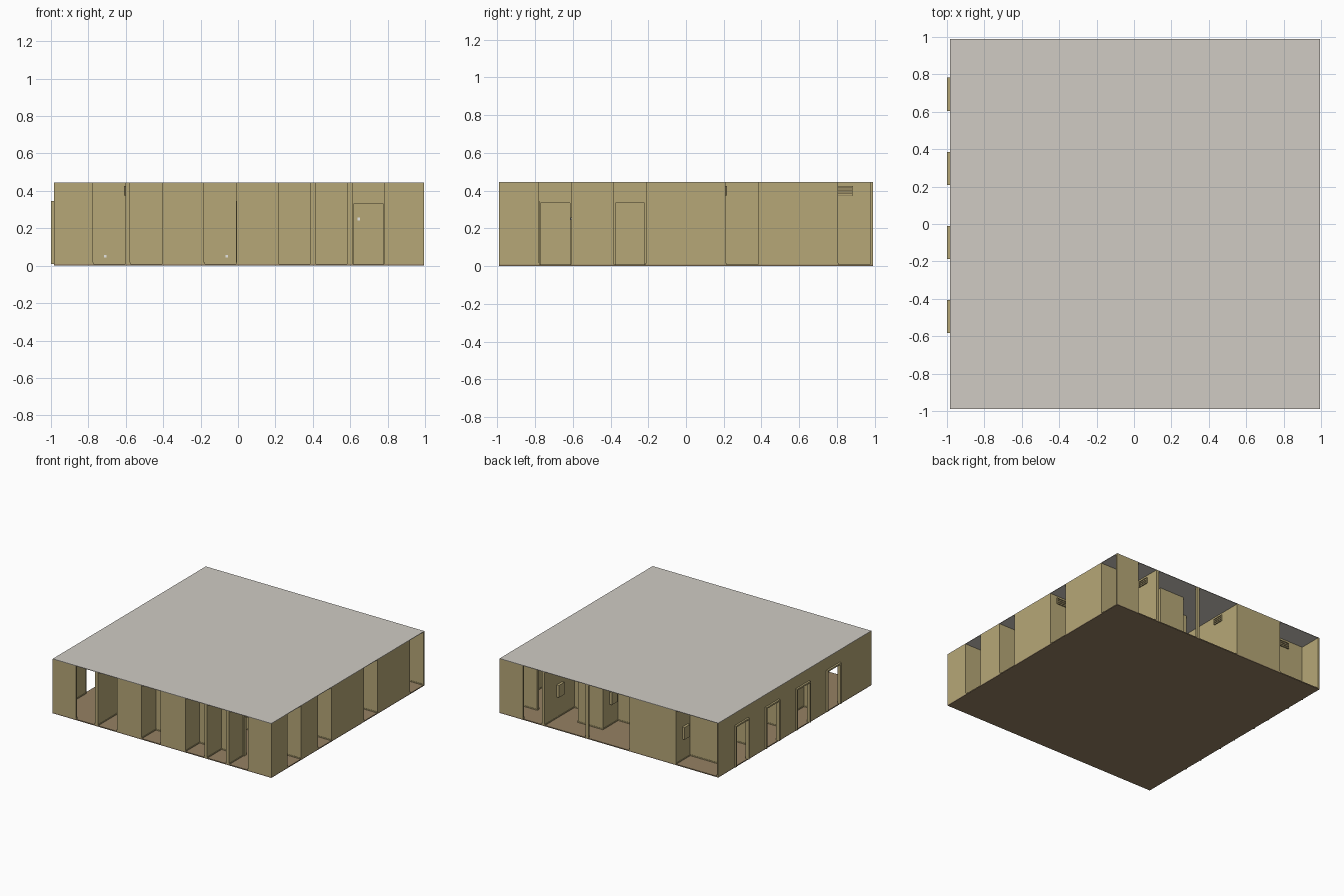
import bpy
import bmesh
from mathutils import Matrix, Vector

if "Cube" in bpy.data.objects:
    bpy.data.objects.remove(bpy.data.objects["Cube"], do_unlink=True)

CELL = 0.198
X0, X1 = -0.985, 0.995
Y0, Y1 = -0.99, 0.99
FLOOR, TOP = 0.008, 0.442
HALF = 0.0125
DOOR_TOP = 0.345


def material(name, rgb):
    m = bpy.data.materials.new(name)
    m.use_nodes = True
    m.diffuse_color = (*rgb, 1)
    bsdf = m.node_tree.nodes["Principled BSDF"]
    bsdf.inputs["Base Color"].default_value = (*rgb, 1)
    bsdf.inputs["Roughness"].default_value = 0.9
    return m


wall_paint = material("khaki wallpaper", (0.47, 0.39, 0.185))
floor_tan = material("tan carpet", (0.30, 0.22, 0.125))
ceiling_grey = material("warm grey ceiling", (0.63, 0.60, 0.55))
vent_brown = material("dark vent brown", (0.20, 0.16, 0.08))
socket_white = material("white socket", (0.80, 0.80, 0.78))


def add_box(bm, lo, hi):
    lo, hi = Vector(lo), Vector(hi)
    mat = Matrix.Translation((lo + hi) / 2) @ Matrix.Diagonal((*(hi - lo), 1))
    bmesh.ops.create_cube(bm, size=1, matrix=mat)


def finish(bm, name, mat):
    mesh = bpy.data.meshes.new(name)
    bm.to_mesh(mesh)
    bm.free()
    mesh.materials.append(mat)
    obj = bpy.data.objects.new(name, mesh)
    bpy.context.collection.objects.link(obj)
    return obj


def single_box(name, lo, hi, mat):
    bm = bmesh.new()
    add_box(bm, lo, hi)
    return finish(bm, name, mat)


def span(bm, along_x, line, a, b, half, z0, z1, clip=True):
    """Upright box on a grid line, from a to b along it."""
    lo = [a, line - half] if along_x else [line - half, a]
    hi = [b, line + half] if along_x else [line + half, b]
    if clip:
        lo = [max(lo[0], X0), max(lo[1], Y0)]
        hi = [min(hi[0], X1), min(hi[1], Y1)]
    add_box(bm, (*lo, z0), (*hi, z1))


# Floor plan: '#' wall, 'D' doorway, '.' open
# walls running along x, front to back
ROWS = ["#..#.#...#",
        "....#.##D#",
        "..#...#.##",
        "##.#..#.##",
        "..#..#..##",
        "##..#..#..",
        "..#..##..#",
        "##.#.....#",
        "..#..#.#..",
        "##....#..#",
        "..##.....#"]
# walls running along y, from -x to +x
COLUMNS = ["##D#D#D#D#",
           "...#..#...",
           "##..##...#",
           "...#..##..",
           "##..#..###",
           "D..#.##...",
           "##..#...#.",
           "#..#..##..",
           "##D#..#.##".replace("##D#", "#D#D"),
           "......#...",
           "#.#.##.##."]

walls, skirting, frames = bmesh.new(), bmesh.new(), bmesh.new()


def build_line(pattern, along_x, line, start):
    i = 0
    while i < len(pattern):
        a = start + i * CELL
        if pattern[i] == "#":
            # one box for a whole run of wall cells
            n = len(pattern[i:]) - len(pattern[i:].lstrip("#"))
            b = a + n * CELL
            span(walls, along_x, line, a - HALF, b + HALF, HALF, FLOOR, TOP)
            span(skirting, along_x, line, a - HALF - 0.003, b + HALF + 0.003,
                 HALF + 0.003, FLOOR, 0.016)
            i += n
            continue
        if pattern[i] == "D":
            b = a + CELL
            span(walls, along_x, line, a, b, HALF, DOOR_TOP - 0.01, TOP)
            for end in (a, b):
                span(walls, along_x, line, end - HALF, end + HALF, HALF, FLOOR, TOP)
            # jambs and head of the door frame
            a, b, deep = a + 0.01, b - 0.01, HALF + 0.0025
            span(frames, along_x, line, a, a + 0.011, deep, FLOOR, DOOR_TOP, False)
            span(frames, along_x, line, b - 0.011, b, deep, FLOOR, DOOR_TOP, False)
            span(frames, along_x, line, a, b, deep, DOOR_TOP - 0.012, DOOR_TOP, False)
        i += 1


for j, row in enumerate(ROWS):
    build_line(row, True, Y0 + j * CELL, X0)
for j, column in enumerate(COLUMNS):
    build_line(column, False, X0 + j * CELL, Y0)

# Free-standing post at the back
post_x = X0 + 6 * CELL
span(walls, True, Y1, post_x - HALF, post_x + HALF, HALF, FLOOR, TOP)

finish(walls, "walls", wall_paint)
finish(skirting, "skirting", wall_paint)
finish(frames, "door_frames", wall_paint)

# Floor and ceiling slabs
single_box("floor", (X0, Y0, 0), (X1, Y1, FLOOR), floor_tan)
single_box("ceiling", (X0, Y0, TOP), (X1, Y1, TOP + 0.004), ceiling_grey)


def grille(name, along_x, line, side, centre, z):
    """Slatted air vent on one side of a wall."""
    face = line + side * HALF
    bm = bmesh.new()
    span(bm, along_x, face, centre - 0.045, centre + 0.045, 0.004, z - 0.025, z + 0.025)
    finish(bm, name + "_back", vent_brown)
    bm = bmesh.new()
    for k in range(4):
        h = z - 0.024 + k * 0.0145
        span(bm, along_x, face, centre - 0.045, centre + 0.045, 0.008, h, h + 0.005)
    for end in (-0.045, 0.04):
        span(bm, along_x, face, centre + end, centre + end + 0.005, 0.008,
             z - 0.025, z + 0.025)
    finish(bm, name + "_slats", wall_paint)


def grid_x(i):
    return X0 + i * CELL


def grid_y(j):
    return Y0 + j * CELL


grille("vent_right", True, grid_y(6), 1, 0.89, 0.40)
grille("vent_back_right", False, grid_x(8), 1, 0.84, 0.40)
grille("vent_back_middle", False, grid_x(4), 1, 0.77, 0.40)
grille("vent_back_left", True, grid_y(9), 1, -0.79, 0.40)
grille("vent_front", False, grid_x(2), -1, -0.85, 0.40)

# Meter boxes on the inner walls
for n, (i, y) in enumerate([(8, 0.80), (6, 0.68), (2, 0.87)]):
    x = grid_x(i) - HALF
    single_box(f"meter_box_{n}", (x - 0.02, y - 0.035, 0.18), (x, y + 0.035, 0.28), wall_paint)

# Small white sockets and switches
for n, (x, j, z) in enumerate([(-0.71, 3, 0.05), (-0.06, 1, 0.05)]):
    y = grid_y(j) - HALF
    single_box(f"socket_{n}", (x - 0.006, y - 0.005, z - 0.007),
               (x + 0.006, y, z + 0.007), socket_white)
single_box("switch", (0.64, grid_y(2) - HALF - 0.005, 0.243),
           (0.652, grid_y(2) - HALF, 0.257), socket_white)
